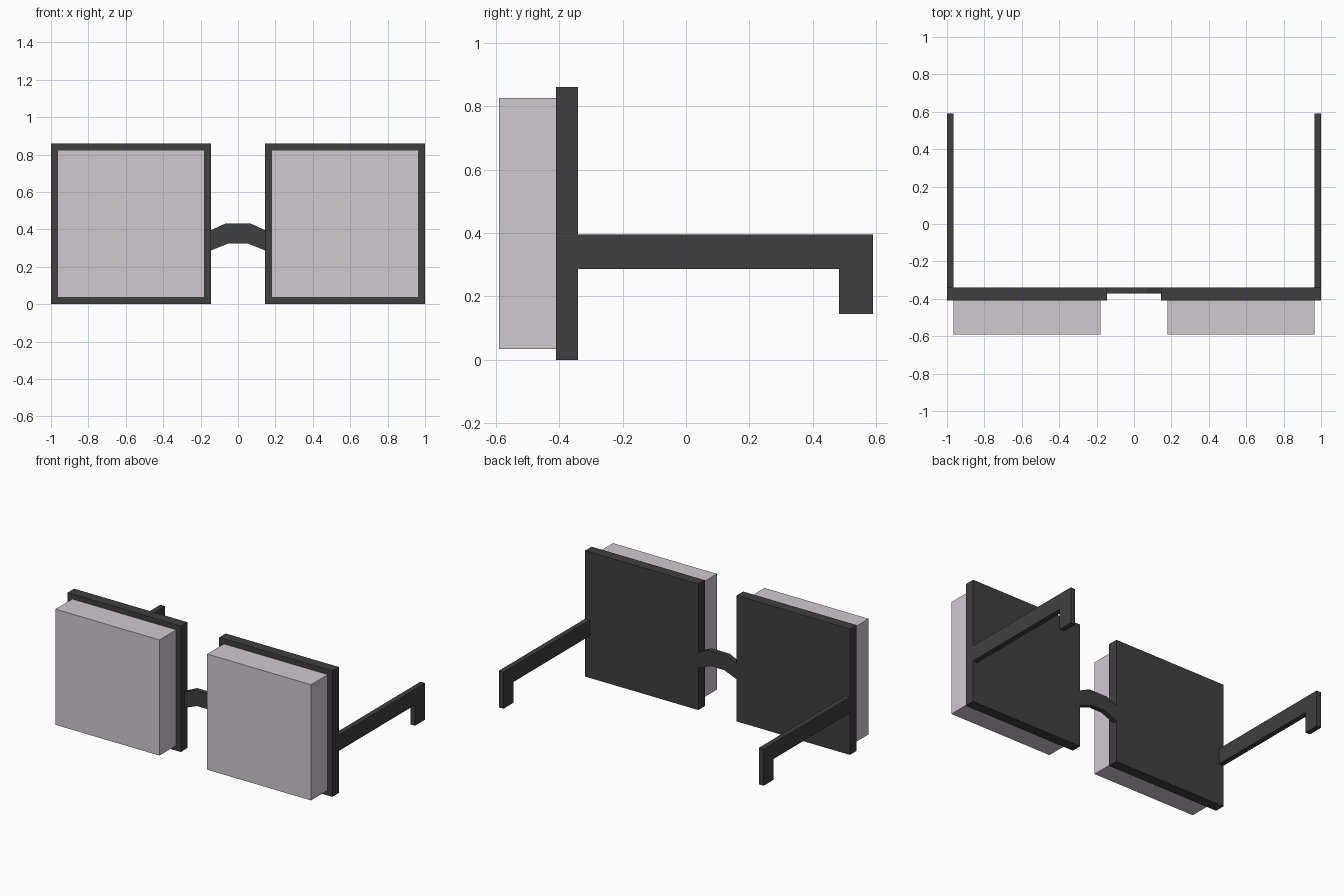
import bpy
import bmesh
from mathutils import Vector

cube = bpy.data.objects.get("Cube")
if cube:
    bpy.data.objects.remove(cube, do_unlink=True)


def make_material(name, rgb):
    mat = bpy.data.materials.new(name)
    mat.use_nodes = True
    color = (*rgb, 1.0)
    mat.diffuse_color = color
    mat.node_tree.nodes["Principled BSDF"].inputs["Base Color"].default_value = color
    return mat


charcoal = make_material("charcoal_frame", (0.05, 0.05, 0.05))
pale_lilac = make_material("pale_lilac_lens", (0.62, 0.585, 0.62))


def extrude_profile(name, points, depth, mat):
    """Flat outline of 3D points, extruded along the depth vector."""
    bm = bmesh.new()
    face = bm.faces.new([bm.verts.new(p) for p in points])
    result = bmesh.ops.extrude_face_region(bm, geom=[face], use_keep_orig=True)
    moved = [v for v in result["geom"] if isinstance(v, bmesh.types.BMVert)]
    bmesh.ops.translate(bm, verts=moved, vec=Vector(depth))
    bmesh.ops.recalc_face_normals(bm, faces=bm.faces)
    mesh = bpy.data.meshes.new(name)
    bm.to_mesh(mesh)
    bm.free()
    mesh.materials.append(mat)
    obj = bpy.data.objects.new(name, mesh)
    bpy.context.collection.objects.link(obj)
    return obj


def block(name, x, y, z, mat):
    """Box between (min, max) pairs."""
    corners = [(x[0], y[0], z[0]), (x[1], y[0], z[0]),
               (x[1], y[0], z[1]), (x[0], y[0], z[1])]
    return extrude_profile(name, corners, (0, y[1] - y[0], 0), mat)


FRONT, BACK, END = -0.41, -0.34, 0.59
INNER, OUTER, TOP, RIM = 0.145, 1.0, 0.86, 0.035
ARM_LOW, ARM_HIGH = 0.287, 0.395

# Hooked temple arm outline, seen from the side
arm_outline = [(BACK, ARM_LOW), (0.482, ARM_LOW), (0.482, 0.145),
               (END, 0.145), (END, ARM_HIGH), (BACK, ARM_HIGH)]

for side, s in (("left", 1), ("right", -1)):
    # Square backing plate
    block(side + "_frame", sorted((s * INNER, s * OUTER)), (FRONT, BACK), (0, TOP), charcoal)
    # Thick lens block standing out in front
    block(side + "_lens", sorted((s * (INNER + RIM), s * (OUTER - RIM))),
          (-0.59, FRONT), (RIM, TOP - RIM), pale_lilac)
    # Temple arm
    extrude_profile(side + "_arm", [(s * OUTER, y, z) for y, z in arm_outline],
                    (-s * RIM, 0, 0), charcoal)

# Arched nose bridge, mirrored from one half of its outline
half = [(0.05, 0.325), (INNER, ARM_LOW), (INNER, ARM_HIGH), (0.07, 0.43)]
outline = half + [(-x, z) for x, z in reversed(half)]
extrude_profile("nose_bridge", [(x, -0.372, z) for x, z in outline],
                (0, 0.032, 0), charcoal)
